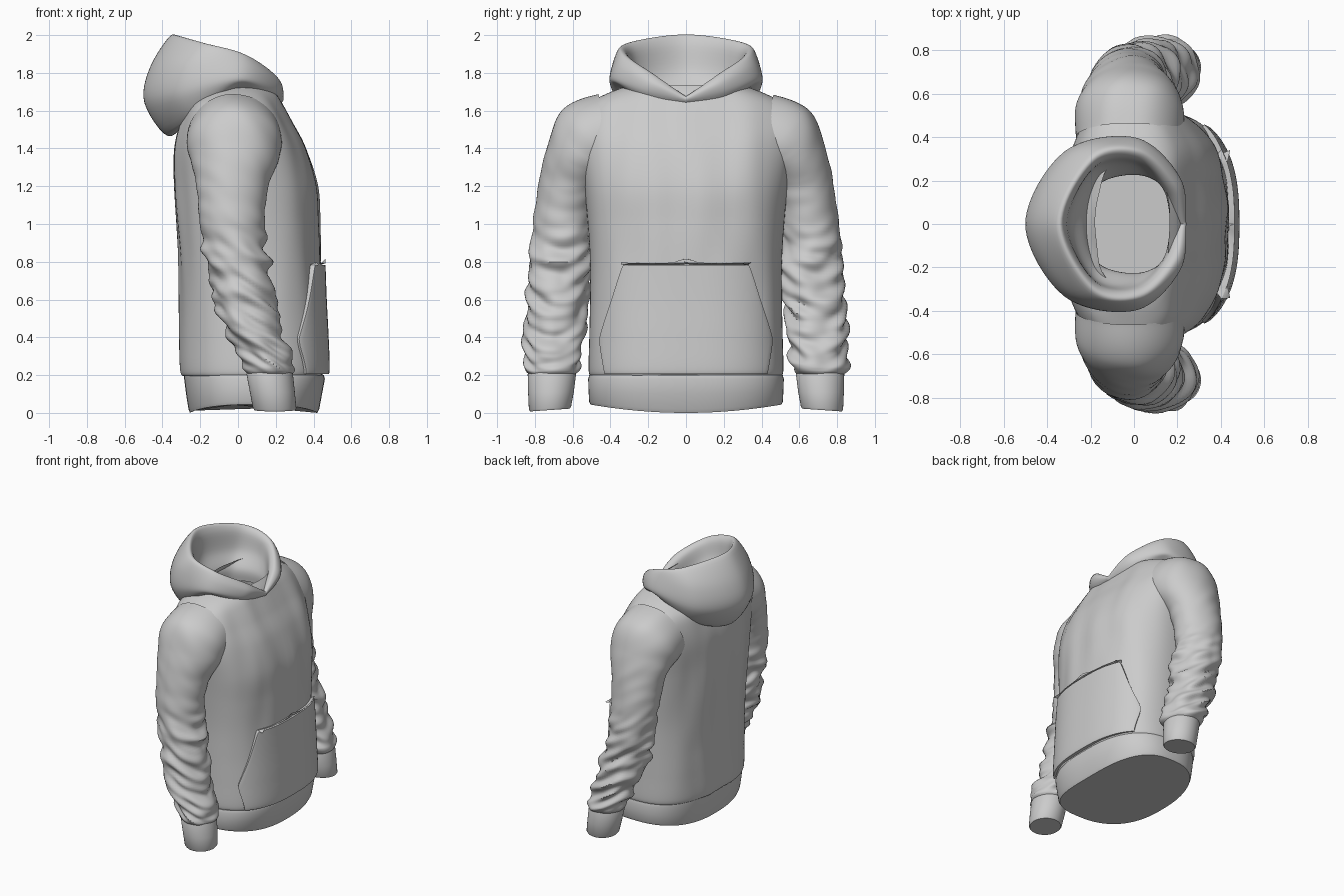
import bpy, bmesh, math
from mathutils import Vector, noise


def spline(rows, n):
    """Catmull-Rom through tuples of numbers, n steps per span."""
    out, last = [], len(rows) - 1
    for i in range(last):
        a, b, c, d = rows[max(i - 1, 0)], rows[i], rows[i + 1], rows[min(i + 2, last)]
        for k in range(n):
            t = k / n
            out.append(tuple(0.5 * (2 * q + (r - p) * t + (2 * p - 5 * q + 4 * r - s) * t * t
                                    + (3 * q - p - 3 * r + s) * t ** 3)
                             for p, q, r, s in zip(a, b, c, d)))
    return out + [tuple(rows[-1])]


def loft(name, rings, cap_start=False, cap_end=False, closed=True, angle=40):
    bm = bmesh.new()
    vs = [[bm.verts.new(p) for p in ring] for ring in rings]
    m = len(rings[0])
    for a, b in zip(vs, vs[1:]):
        for i in range(m if closed else m - 1):
            j = (i + 1) % m
            bm.faces.new((a[i], a[j], b[j], b[i]))
    if cap_start:
        bm.faces.new(vs[0][::-1])
    if cap_end:
        bm.faces.new(vs[-1])
    bmesh.ops.recalc_face_normals(bm, faces=bm.faces)
    me = bpy.data.meshes.new(name)
    bm.to_mesh(me)
    bm.free()
    ob = bpy.data.objects.new(name, me)
    bpy.context.collection.objects.link(ob)
    bpy.ops.object.select_all(action='DESELECT')
    bpy.context.view_layer.objects.active = ob
    ob.select_set(True)
    bpy.ops.object.shade_smooth_by_angle(angle=math.radians(angle))
    return ob


def spow(v, e):
    return math.copysign(abs(v) ** e, v)


POWER = 2.6


def section(z, ry, xb, xf, count=112):
    """Boxy oval body ring."""
    pts = []
    for i in range(count):
        a = 2 * math.pi * i / count
        pts.append(Vector(((xb + xf) / 2 + (xf - xb) / 2 * spow(math.cos(a), 2 / POWER),
                           ry * spow(math.sin(a), 2 / POWER), z)))
    return pts


# Torso: height, half width, back, front
torso_rows = spline([
    (0.195, 0.495, -0.28, 0.435), (0.22, 0.515, -0.30, 0.457), (0.40, 0.512, -0.305, 0.452),
    (0.60, 0.508, -0.31, 0.442), (0.80, 0.508, -0.32, 0.435), (1.00, 0.52, -0.33, 0.43),
    (1.20, 0.54, -0.335, 0.42), (1.40, 0.57, -0.33, 0.36), (1.54, 0.58, -0.30, 0.285),
    (1.63, 0.53, -0.265, 0.235), (1.69, 0.42, -0.21, 0.20), (1.735, 0.30, -0.18, 0.16)], 8)
rings = []
for row in torso_rows:
    ring = section(*row)
    for p in ring:
        f = noise.noise(Vector((p.x * 3, p.y * 7, p.z * 1.8))) * 0.014
        p.x += f * (1 if p.x > 0 else -1)
    rings.append(ring)
loft("torso", rings)

# Ribbed waistband with closed, slightly arched bottom
rings = []
for z, ry, xb, xf in [(0.0, 0.505, -0.255, 0.42), (0.02, 0.513, -0.262, 0.43),
                      (0.10, 0.516, -0.275, 0.445), (0.18, 0.518, -0.285, 0.46),
                      (0.20, 0.512, -0.285, 0.455), (0.205, 0.49, -0.27, 0.43)]:
    ring = section(z, ry, xb, xf)
    for p in ring:
        p.z += 0.045 * (p.y / 0.51) ** 2 * max(0, 1 - z / 0.18)
    rings.append(ring)
loft("waistband", rings, cap_start=True)


# Front pocket, draped on the torso front
def torso_front(y, z):
    for a, b in zip(torso_rows, torso_rows[1:]):
        if a[0] <= z <= b[0]:
            t = (z - a[0]) / (b[0] - a[0])
            _, ry, xb, xf = [p + (q - p) * t for p, q in zip(a, b)]
            return (xb + xf) / 2 + (xf - xb) / 2 * (1 - (abs(y) / ry) ** POWER) ** (1 / POWER)
    return 0.4


rings = []
for z, half in spline([(0.205, 0.432), (0.28, 0.445), (0.37, 0.458), (0.43, 0.45),
                       (0.60, 0.395), (0.76, 0.343), (0.782, 0.325)], 5):
    rings.append([(torso_front(half * u / 24, z) + 0.028, half * u / 24, z)
                  for u in range(-24, 25)])
pocket = loft("front_pocket", rings, closed=False)
mod = pocket.modifiers.new("thickness", 'SOLIDIFY')
mod.thickness = 0.035
mod.offset = -1 if sum(f.normal.x for f in pocket.data.polygons) > 0 else 1
mod = pocket.modifiers.new("soft_edge", 'BEVEL')
mod.width, mod.segments = 0.007, 2
mod.limit_method, mod.angle_limit = 'ANGLE', math.radians(50)

# Sleeves: centre x, y, z, radius along x, radius outward, tilt in degrees
sleeve_rows = spline([
    (-0.02, 0.40, 1.45, 0.25, 0.245, 75), (-0.02, 0.50, 1.42, 0.25, 0.238, 50),
    (-0.02, 0.57, 1.33, 0.23, 0.185, 28), (-0.03, 0.62, 1.20, 0.19, 0.16, 12),
    (-0.03, 0.655, 1.00, 0.172, 0.155, 3), (-0.005, 0.665, 0.80, 0.165, 0.163, 0),
    (0.035, 0.677, 0.60, 0.162, 0.163, 0), (0.10, 0.70, 0.40, 0.148, 0.155, 0),
    (0.155, 0.71, 0.27, 0.138, 0.148, 0), (0.165, 0.71, 0.225, 0.134, 0.14, 0),
    (0.168, 0.71, 0.20, 0.112, 0.115, 0)], 14)
cuff_rows = [(0.168, 0.71, 0.225, 0.115, 0.12, 0), (0.168, 0.71, 0.205, 0.123, 0.128, 0),
             (0.182, 0.715, 0.11, 0.119, 0.121, 0), (0.194, 0.72, 0.025, 0.115, 0.112, -4),
             (0.195, 0.72, 0.015, 0.108, 0.105, -4)]


def arm_ring(row, side, folds, count=64):
    x, y, z, rx, r, tilt = row
    t = math.radians(tilt)
    ring = []
    for i in range(count):
        a = 2 * math.pi * i / count
        ca, sa = math.cos(a), math.sin(a)
        grow = 0
        if folds:
            # bunched cloth, strongest at the elbow and above the cuff
            amp = 0.006 + 0.034 * min(1, max(0, (1.02 - z) / 0.2)) * min(1, max(0, (z - 0.2) / 0.06))
            grow = amp * noise.noise(Vector((ca * 1.1, sa * 1.1 + side * 9, z * 15 + 1.5 * ca)))
        k = r + grow
        ring.append((x + (rx + grow) * ca, side * (y + k * sa * math.cos(t)), z + k * sa * math.sin(t)))
    return ring


for side, label in ((1, "left"), (-1, "right")):
    loft(label + "_sleeve", [arm_ring(r, side, True) for r in sleeve_rows])
    loft(label + "_cuff", [arm_ring(r, side, False) for r in cuff_rows], cap_end=True)

# Hood: each row runs front -> side -> back; rows go neck, underside, bulge, rim, lining, neck hole
hood_rows = spline([
    (0.19, 0, 1.60, 0.14, 0.20, 1.63, -0.02, 0.30, 1.70, -0.20, 0.24, 1.62, -0.26, 0, 1.56),
    (0.22, 0, 1.63, 0.17, 0.22, 1.66, 0.00, 0.37, 1.735, -0.24, 0.29, 1.56, -0.37, 0, 1.465),
    (0.24, 0, 1.655, 0.20, 0.23, 1.71, 0.00, 0.40, 1.77, -0.32, 0.33, 1.68, -0.495, 0, 1.64),
    (0.238, 0, 1.67, 0.215, 0.20, 1.76, 0.02, 0.375, 1.85, -0.29, 0.33, 1.84, -0.47, 0, 1.82),
    (0.22, 0, 1.675, 0.19, 0.17, 1.79, 0.03, 0.335, 1.90, -0.20, 0.31, 1.955, -0.36, 0, 1.995),
    (0.19, 0, 1.655, 0.155, 0.15, 1.76, 0.02, 0.295, 1.87, -0.18, 0.27, 1.925, -0.315, 0, 1.96),
    (0.175, 0, 1.63, 0.135, 0.16, 1.68, 0.00, 0.275, 1.77, -0.19, 0.24, 1.78, -0.29, 0, 1.80),
    (0.17, 0, 1.58, 0.13, 0.17, 1.61, 0.00, 0.23, 1.66, -0.17, 0.18, 1.67, -0.22, 0, 1.68),
    (0.18, 0, 1.52, 0.13, 0.17, 1.54, 0.00, 0.23, 1.58, -0.17, 0.18, 1.58, -0.22, 0, 1.58)], 6)
rings = []
for row in hood_rows:
    half = [row[i:i + 3] for i in range(0, 15, 3)]
    other = [(x, -y, z) for x, y, z in half[-2::-1]]
    rings.append(spline(half + other, 12)[:-1])
loft("hood", rings, angle=50)
